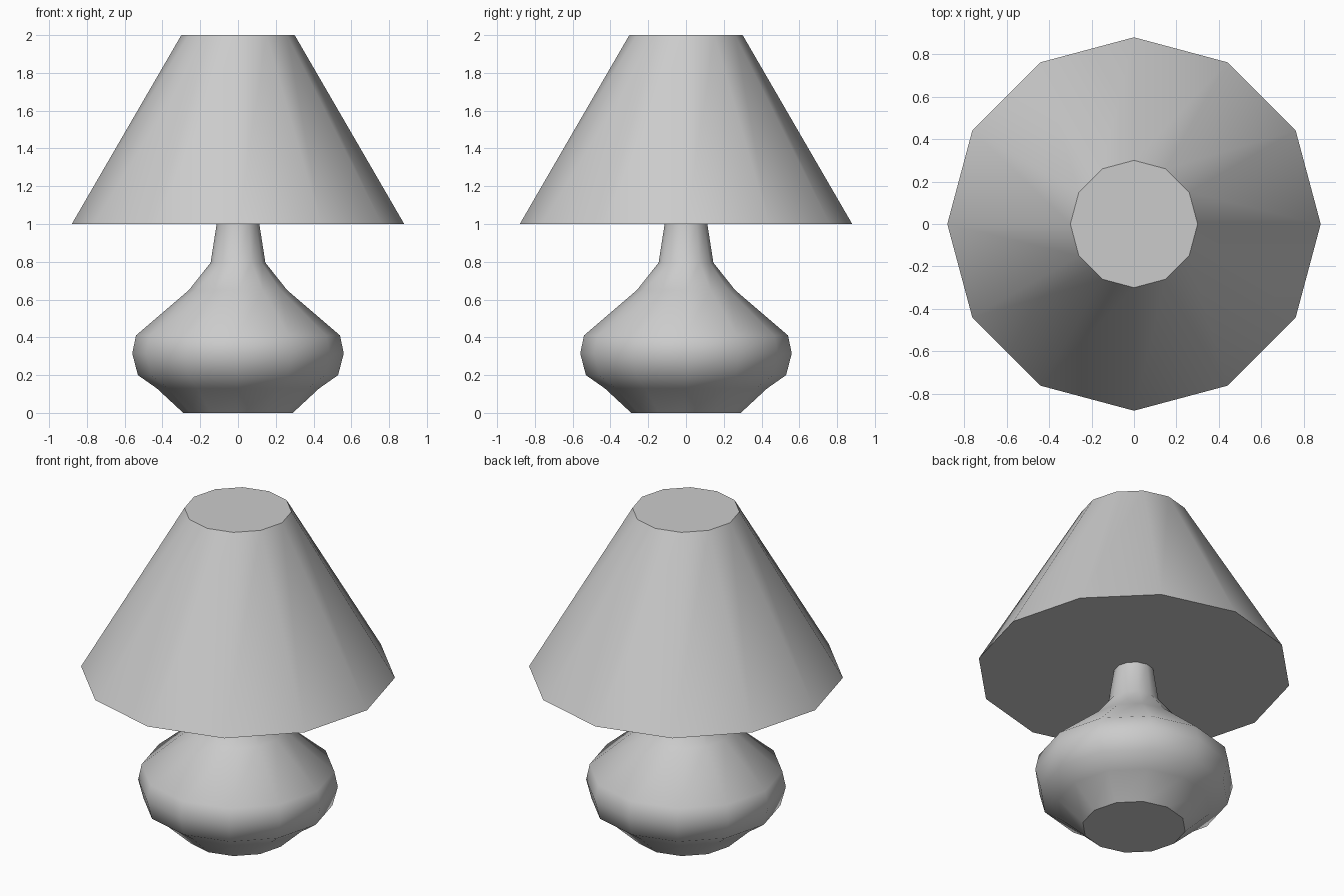
import bpy, bmesh, math

if "Cube" in bpy.data.objects:
    bpy.data.objects.remove(bpy.data.objects["Cube"])

SIDES = 12


def lathe(name, profile, cap_top=True):
    """Revolve (radius, height) points around z, with closed ends."""
    bm = bmesh.new()
    rings = []
    for r, z in profile:
        rings.append([bm.verts.new((r * math.cos(2 * math.pi * i / SIDES),
                                    r * math.sin(2 * math.pi * i / SIDES), z))
                      for i in range(SIDES)])
    for low, high in zip(rings, rings[1:]):
        for i in range(SIDES):
            j = (i + 1) % SIDES
            bm.faces.new((low[i], low[j], high[j], high[i]))
    bm.faces.new(rings[0][::-1])
    if cap_top:
        bm.faces.new(rings[-1])
    mesh = bpy.data.meshes.new(name)
    bm.to_mesh(mesh)
    bm.free()
    obj = bpy.data.objects.new(name, mesh)
    bpy.context.collection.objects.link(obj)
    bpy.ops.object.select_all(action='DESELECT')
    obj.select_set(True)
    bpy.context.view_layer.objects.active = obj
    bpy.ops.object.shade_smooth_by_angle(angle=math.radians(41))
    return obj


# Bulbous base with neck, ending at the underside of the shade
lathe("lamp_base", [(0.29, 0), (0.43, 0.13), (0.53, 0.20), (0.56, 0.315),
                    (0.54, 0.41), (0.26, 0.65), (0.145, 0.795), (0.113, 1.0)],
      cap_top=False)

# Conical shade, closed at both ends
lathe("lamp_shade", [(0.88, 1.0), (0.30, 2.0)])
